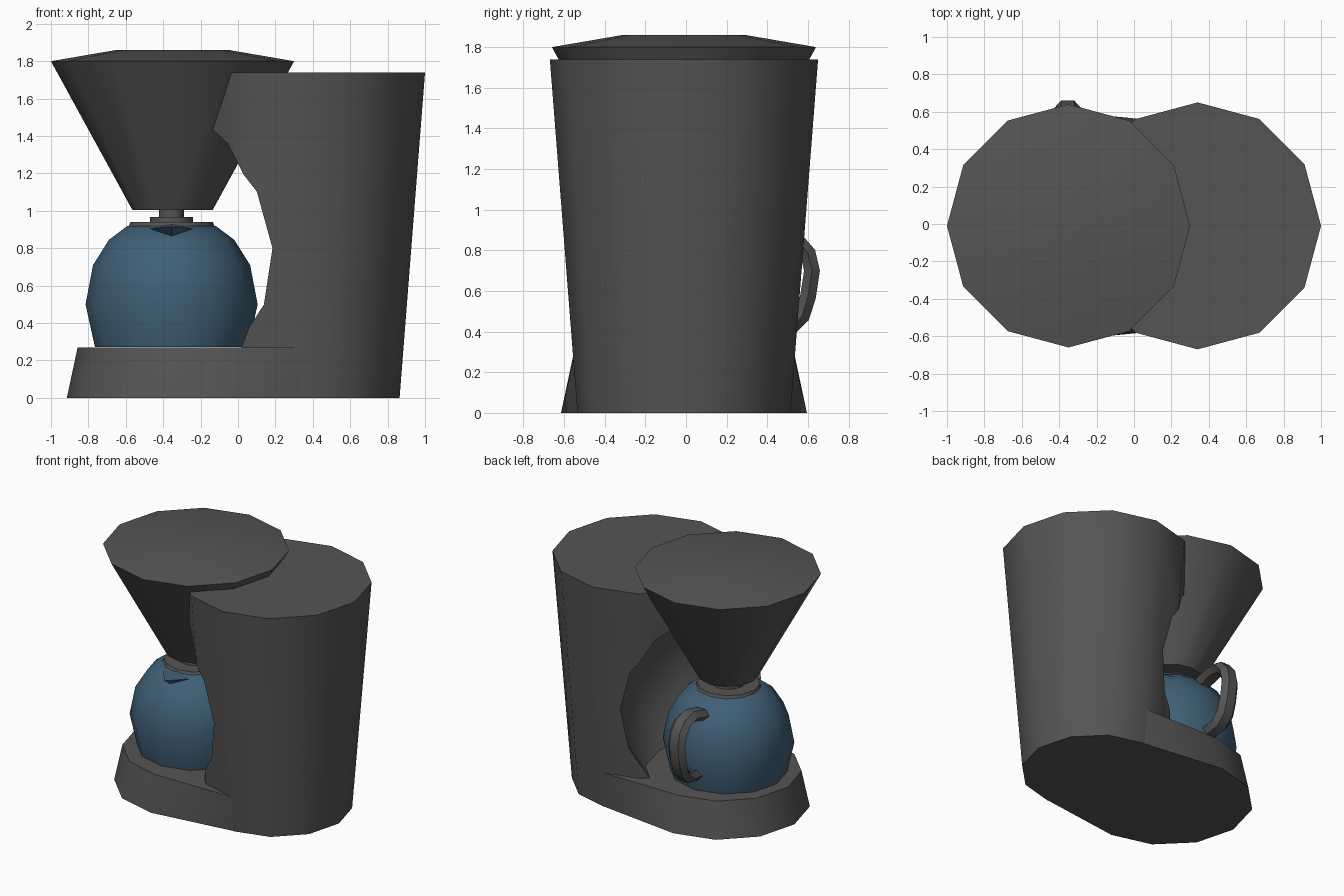
import bpy, bmesh, math
from mathutils import Vector

if "Cube" in bpy.data.objects:
    bpy.data.objects.remove(bpy.data.objects["Cube"])

CY = -0.01          # shared centre line in y
SIDES = 12


def material(name, rgb):
    m = bpy.data.materials.new(name)
    m.diffuse_color = (*rgb, 1)
    m.use_nodes = True
    m.node_tree.nodes["Principled BSDF"].inputs["Base Color"].default_value = m.diffuse_color
    return m


GREY = material("dark_grey", (0.09, 0.09, 0.09))
BLUE = material("blue_glass", (0.05, 0.115, 0.18))


def finish(name, bm, mat, angle=40):
    bmesh.ops.recalc_face_normals(bm, faces=bm.faces)
    me = bpy.data.meshes.new(name)
    bm.to_mesh(me)
    bm.free()
    ob = bpy.data.objects.new(name, me)
    bpy.context.collection.objects.link(ob)
    me.materials.append(mat)
    smooth(ob, angle)
    return ob


def smooth(ob, angle=40):
    bpy.ops.object.select_all(action='DESELECT')
    ob.select_set(True)
    bpy.context.view_layer.objects.active = ob
    bpy.ops.object.shade_smooth_by_angle(angle=math.radians(angle))


def ring(x, r, z):
    return [Vector((x + r * math.cos(2 * math.pi * i / SIDES),
                    CY + r * math.sin(2 * math.pi * i / SIDES), z)) for i in range(SIDES)]


def loft(name, rings, mat):
    """Skin a list of equal point rings and cap both ends."""
    bm = bmesh.new()
    vs = [[bm.verts.new(p) for p in r] for r in rings]
    n = len(vs[0])
    for a, b in zip(vs, vs[1:]):
        for i in range(n):
            j = (i + 1) % n
            bm.faces.new((a[i], a[j], b[j], b[i]))
    bm.faces.new(vs[0])
    bm.faces.new(vs[-1])
    return finish(name, bm, mat)


def lathe(name, x, profile, mat):
    return loft(name, [ring(x, r, z) for r, z in profile], mat)


def hull(name, points, mat):
    bm = bmesh.new()
    for p in points:
        bm.verts.new(p)
    res = bmesh.ops.convex_hull(bm, input=bm.verts)
    junk = {v for v in res["geom_interior"] + res["geom_unused"]
            if isinstance(v, bmesh.types.BMVert)}
    bmesh.ops.delete(bm, geom=list(junk), context='VERTS')
    bmesh.ops.dissolve_limit(bm, angle_limit=0.01, verts=bm.verts, edges=bm.edges)
    return finish(name, bm, mat)


# Water tower with a round hollow for the pot
tower = lathe("water_tower", 0.34, [(0.524, 0), (0.66, 1.74)], GREY)
bm = bmesh.new()
bmesh.ops.create_uvsphere(bm, u_segments=SIDES, v_segments=8, radius=0.79)
bmesh.ops.translate(bm, verts=bm.verts, vec=(-0.35, CY, 0.80))
cutter = finish("hollow_cutter", bm, GREY)
cutter.hide_render = True
mod = tower.modifiers.new("hollow", 'BOOLEAN')
mod.operation = 'DIFFERENCE'
mod.solver = 'EXACT'
mod.object = cutter
bpy.context.view_layer.objects.active = tower
bpy.ops.object.modifier_apply(modifier=mod.name)
bpy.data.objects.remove(cutter)
smooth(tower)

# Base plate: hull of the pot disc and the tower foot
hull("base", ring(-0.31, 0.605, 0) + ring(-0.31, 0.5475, 0.27)
     + ring(0.34, 0.521, 0) + ring(0.34, 0.542, 0.27), GREY)

# Filter funnel with shallow lid
lathe("filter_funnel", -0.35, [(0.215, 1.005), (0.65, 1.80), (0.30, 1.86)], GREY)

# Glass pot, collar, lid and drip stem
PX = -0.355
lathe("pot", PX, [(0.41, 0.272), (0.46, 0.50), (0.42, 0.71), (0.335, 0.845), (0.235, 0.92)], BLUE)
lathe("pot_collar", PX, [(0.235, 0.905), (0.22, 0.94)], GREY)
lathe("pot_lid", PX, [(0.115, 0.935), (0.115, 0.967)], GREY)
lathe("drip_stem", PX, [(0.067, 0.96), (0.067, 1.01)], GREY)
hull("pot_spout", [(PX - 0.115, -0.24, 0.905), (PX + 0.115, -0.24, 0.905),
                   (PX, -0.39, 0.915), (PX, -0.20, 0.93), (PX, -0.31, 0.86)], BLUE)

# Handle: hexagonal section swept along a path in the y-z plane
path = [Vector((0, y, z)) for y, z in
        [(0.33, 0.83), (0.46, 0.865), (0.55, 0.845), (0.60, 0.785), (0.62, 0.70),
         (0.60, 0.57), (0.57, 0.475), (0.51, 0.415), (0.40, 0.40)]]
rings = []
for i, p in enumerate(path):
    t = (path[min(i + 1, len(path) - 1)] - path[max(i - 1, 0)]).normalized()
    n = Vector((0, -t.z, t.y))
    rings.append([Vector((PX, 0, 0)) + p + Vector((0.072 * math.cos(a), 0, 0))
                  + n * 0.045 * math.sin(a) for a in (k * math.pi / 3 for k in range(6))])
loft("pot_handle", rings, GREY)
